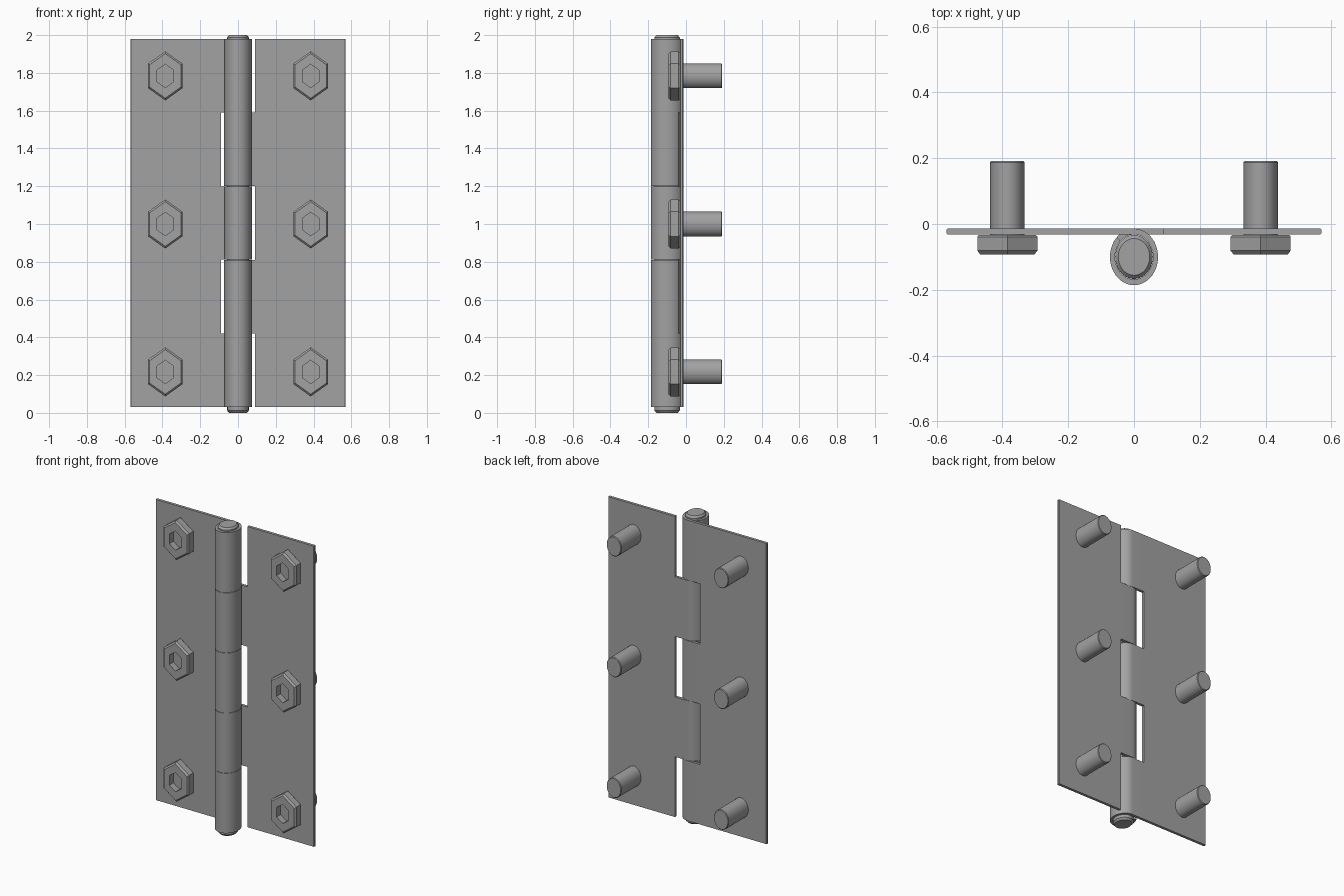
import bpy, bmesh, math

if "Cube" in bpy.data.objects:
    bpy.data.objects.remove(bpy.data.objects["Cube"])

SX = 0.81                      # whole hinge is slightly narrowed in x
PIN_Y = -0.10
steel = bpy.data.materials.new("grey steel")
steel.diffuse_color = (0.36, 0.36, 0.36, 1)
steel.use_nodes = True
steel.node_tree.nodes["Principled BSDF"].inputs["Base Color"].default_value = steel.diffuse_color


def finish(name, bm, angle=35):
    bmesh.ops.recalc_face_normals(bm, faces=bm.faces)
    me = bpy.data.meshes.new(name)
    bm.to_mesh(me)
    bm.free()
    me.materials.append(steel)
    ob = bpy.data.objects.new(name, me)
    bpy.context.collection.objects.link(ob)
    bpy.context.view_layer.objects.active = ob
    for o in bpy.context.selected_objects:
        o.select_set(False)
    ob.select_set(True)
    bpy.ops.object.shade_smooth_by_angle(angle=math.radians(angle))
    return ob


def lathe(bm, rings, n, place):
    """Stack n-sided rings (radius, height), cap both ends."""
    loops = [[bm.verts.new(place(r * math.sin(2 * math.pi * i / n),
                                 r * math.cos(2 * math.pi * i / n), h))
              for i in range(n)] for r, h in rings]
    for a, b in zip(loops, loops[1:]):
        for i in range(n):
            j = (i + 1) % n
            bm.faces.new((a[i], a[j], b[j], b[i]))
    bm.faces.new(loops[0])
    bm.faces.new(loops[-1])


def leaf(name, side, tabs):
    bm = bmesh.new()
    # flat plate with eased outer edge
    c = 0.004
    outline = [(0.09, -0.014), (0.57 - c, -0.014), (0.57, -0.014 - c),
               (0.57, -0.032 + c), (0.57 - c, -0.032), (0.09, -0.032)]
    # knuckle strip: runs from the plate and rolls around the pin
    steps = 44
    angles = [math.radians(90 + 315 * i / steps) for i in range(steps + 1)]
    outer = [(0.073 * math.cos(a), PIN_Y + 0.086 * math.sin(a)) for a in angles]
    inner = [(0.058 * math.cos(a), PIN_Y + 0.068 * math.sin(a)) for a in angles]
    outer.insert(0, (0.09, -0.014))
    inner.insert(0, (0.09, -0.032))

    def col(p, z):
        return bm.verts.new((side * p[0], p[1], z))

    lo = [col(p, 0.03) for p in outline]
    hi = [col(p, 1.98) for p in outline]
    bm.faces.new(lo)
    bm.faces.new(hi)
    for i in range(len(lo)):
        j = (i + 1) % len(lo)
        bm.faces.new((lo[i], lo[j], hi[j], hi[i]))
    for z0, z1 in tabs:
        rows = [[col(o, z0), col(o, z1), col(k, z1), col(k, z0)]
                for o, k in zip(outer, inner)]
        for a, b in zip(rows, rows[1:]):
            for i in range(4):
                j = (i + 1) % 4
                bm.faces.new((a[i], a[j], b[j], b[i]))
        bm.faces.new(rows[0])
        bm.faces.new(rows[-1])
    return finish(name, bm)


leaf("left_leaf", -1, [(0.03, 0.419), (0.811, 1.199), (1.591, 1.98)])
leaf("right_leaf", 1, [(0.421, 0.809), (1.201, 1.589)])

# hinge pin with chamfered ends
bm = bmesh.new()
lathe(bm, [(0.056, 0), (0.067, 0.012), (0.067, 1.988), (0.056, 2.0)], 40,
      lambda u, v, h: (u * 0.058 / 0.068, PIN_Y + v, h))
finish("hinge_pin", bm)

# socket bolts: hexagonal head with recess, round shaft through the plate
for side, label in ((-1, "left"), (1, "right")):
    for k, z in enumerate((0.217, 1.0, 1.784)):
        place = lambda u, v, h: (side * 0.385 + u * SX, h, z + v)
        bm = bmesh.new()
        lathe(bm, [(0.124, -0.033), (0.13, -0.039), (0.13, -0.081), (0.118, -0.092),
                   (0.062, -0.092), (0.062, -0.05)], 6, place)
        finish(f"{label}_bolt_head_{k + 1}", bm, 20)
        bm = bmesh.new()
        lathe(bm, [(0.065, -0.034), (0.065, 0.187), (0.061, 0.191)], 32, place)
        finish(f"{label}_bolt_shaft_{k + 1}", bm)
